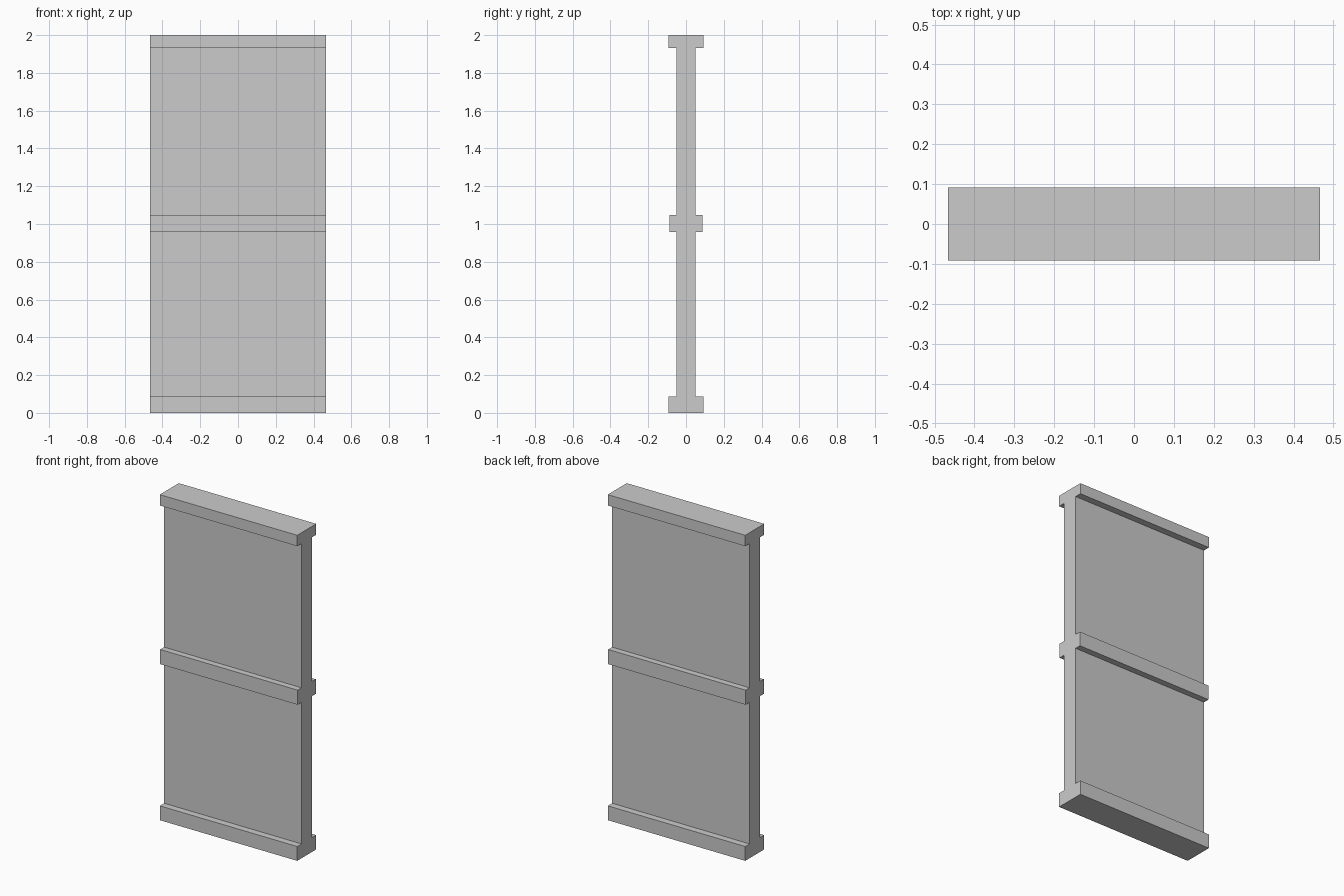
import bpy, bmesh

if "Cube" in bpy.data.objects:
    bpy.data.objects.remove(bpy.data.objects["Cube"])

HALF_LENGTH = 0.467
WEB = 0.05

# Half cross-section (y, z), bottom to top: base rail, middle rail, top cap
half = [
    (0.092, 0.0), (0.092, 0.088), (WEB, 0.088),
    (WEB, 0.957), (0.088, 0.957), (0.088, 1.047), (WEB, 1.047),
    (WEB, 1.933), (0.092, 1.933), (0.092, 2.0),
]
profile = half + [(-y, z) for y, z in reversed(half)]

# Wall panel: mirrored profile extruded along x
bm = bmesh.new()
face = bm.faces.new([bm.verts.new((-HALF_LENGTH, y, z)) for y, z in profile])
result = bmesh.ops.extrude_face_region(bm, geom=[face], use_keep_orig=True)
moved = [v for v in result["geom"] if isinstance(v, bmesh.types.BMVert)]
bmesh.ops.translate(bm, verts=moved, vec=(2 * HALF_LENGTH, 0, 0))
bmesh.ops.recalc_face_normals(bm, faces=bm.faces)

mesh = bpy.data.meshes.new("wall_panel")
bm.to_mesh(mesh)
bm.free()
bpy.context.collection.objects.link(bpy.data.objects.new("wall_panel", mesh))
